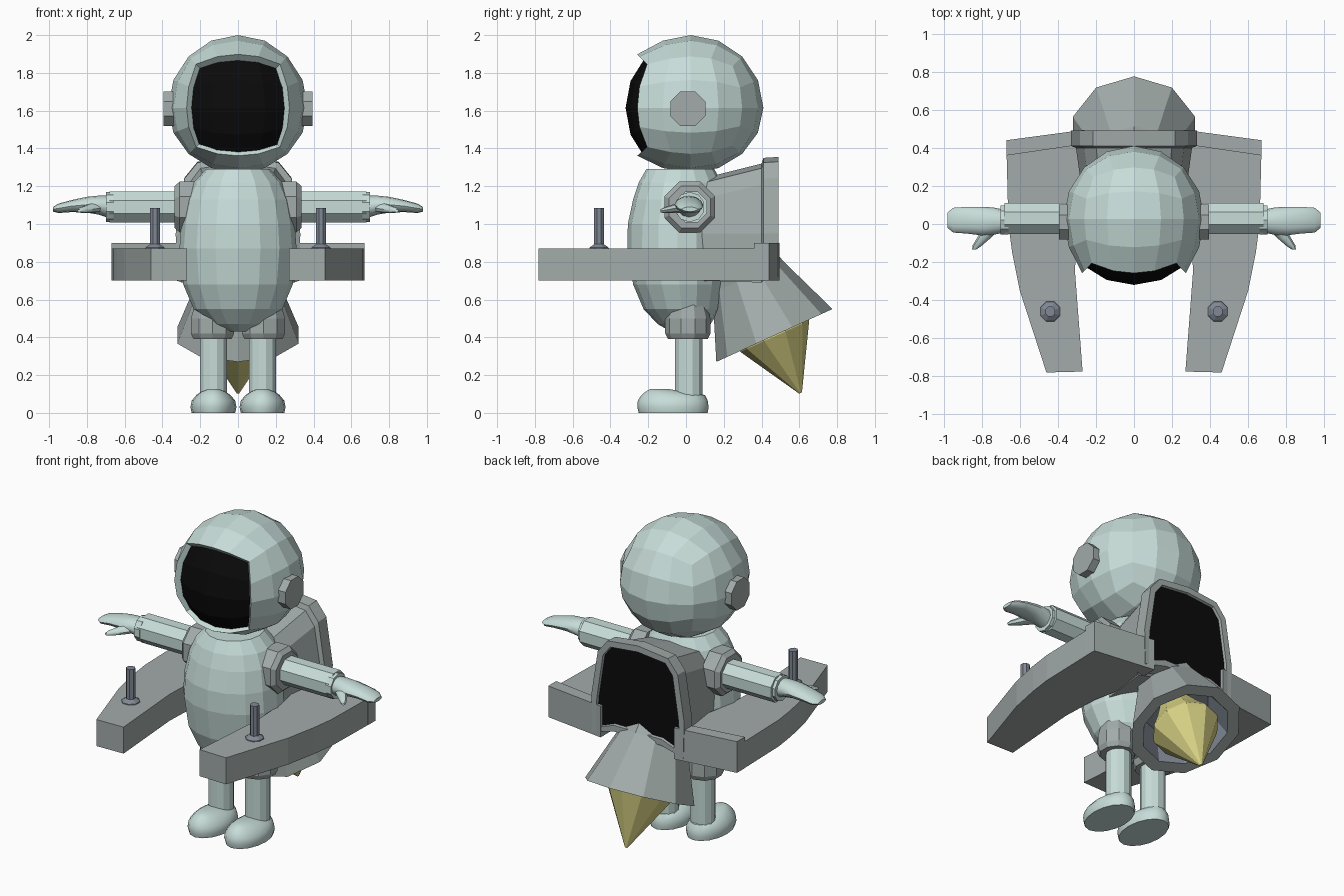
import bpy, bmesh, math
from mathutils import Vector, Matrix

if "Cube" in bpy.data.objects:
    bpy.data.objects.remove(bpy.data.objects["Cube"])


def material(name, rgb):
    m = bpy.data.materials.new(name)
    m.diffuse_color = (*rgb, 1)
    m.use_nodes = True
    m.node_tree.nodes["Principled BSDF"].inputs["Base Color"].default_value = m.diffuse_color
    return m


SUIT = material("pale suit", (0.57, 0.72, 0.69))
GREY = material("pack grey", (0.36, 0.41, 0.40))
STEEL = material("blue steel", (0.22, 0.25, 0.30))
BLACK = material("black glass", (0.003, 0.003, 0.003))
GOLD = material("pale yellow", (0.68, 0.64, 0.23))


def finish(bm, name, *mats, smooth=None, recalc=True):
    if recalc:
        bmesh.ops.recalc_face_normals(bm, faces=bm.faces)
    me = bpy.data.meshes.new(name)
    bm.to_mesh(me)
    bm.free()
    ob = bpy.data.objects.new(name, me)
    bpy.context.collection.objects.link(ob)
    for m in mats:
        me.materials.append(m)
    if smooth:
        bpy.ops.object.select_all(action='DESELECT')
        ob.select_set(True)
        bpy.context.view_layer.objects.active = ob
        bpy.ops.object.shade_smooth_by_angle(angle=math.radians(smooth))
    return ob


def loft_bm(rings):
    """Skin a list of equal-length rings and cap both ends."""
    bm = bmesh.new()
    vs = [[bm.verts.new(p) for p in r] for r in rings]
    n = len(vs[0])
    for a, b in zip(vs, vs[1:]):
        for i in range(n):
            j = (i + 1) % n
            bm.faces.new((a[i], a[j], b[j], b[i]))
    bm.faces.new(vs[0])
    bm.faces.new(vs[-1])
    return bm


def ring(c, ax, ay, n, turn=0.0):
    """Ellipse of n points round c, spanned by the vectors ax and ay."""
    c, ax, ay = Vector(c), Vector(ax), Vector(ay)
    return [c + ax * math.cos(t) + ay * math.sin(t)
            for t in (2 * math.pi * (i + turn) / n for i in range(n))]


def upright(name, x, y, steps, n, mat, turn=0.5):
    """Turned part along z; steps are (z, radius)."""
    rings = [ring((x, y, z), (r, 0, 0), (0, r, 0), n, turn) for z, r in steps]
    return finish(loft_bm(rings), name, mat)


def sideways(name, y, z, steps, n, mat, s):
    """Turned part along x; steps are (x, radius)."""
    rings = [ring((s * x, y, z), (0, r, 0), (0, 0, r), n, 0.5) for x, r in steps]
    return finish(loft_bm(rings), name, mat)


def quad_sphere(front):
    """Rounded cube grid, keeping only the front patch or everything else."""
    bm = bmesh.new()
    bmesh.ops.create_cube(bm, size=2)
    bmesh.ops.subdivide_edges(bm, edges=bm.edges, cuts=3, use_grid_fill=True)
    drop = [f for f in bm.faces if (f.calc_center_median().y < -0.99) != front]
    bmesh.ops.delete(bm, geom=drop, context='FACES')
    for v in bm.verts:
        v.co = Vector([math.tan(c * math.pi / 4) for c in v.co]).normalized()
    return bm


# helmet with a raised lip round its opening
HEAD = Vector((0, 0.025, 1.615))
bm = quad_sphere(False)
edges = [e for e in bm.edges if e.is_boundary]
for v in {v for e in edges for v in e.verts}:
    v.co *= 1.04
lip = bmesh.ops.extrude_edge_only(bm, edges=edges)["geom"]
for v in lip:
    if isinstance(v, bmesh.types.BMVert):
        v.co *= 0.84
for v in bm.verts:
    v.co = HEAD + Vector((v.co.x * 0.37, v.co.y * 0.385,
                          v.co.z * (0.385 if v.co.z > 0 else 0.345)))
finish(bm, "helmet", SUIT)

# visor
bm = quad_sphere(True)
for v in bm.verts:
    v.co = HEAD + Vector((v.co.x * 0.375, v.co.y * 0.345, v.co.z * 0.37))
finish(bm, "visor", BLACK, recalc=False)

# torso: (z, half width, front y, back y)
torso = [(0.43, 0.05, -0.08, 0.06), (0.47, 0.15, -0.15, 0.13), (0.55, 0.235, -0.225, 0.18),
         (0.68, 0.29, -0.28, 0.21), (0.87, 0.31, -0.31, 0.22), (1.0, 0.30, -0.308, 0.22),
         (1.13, 0.275, -0.28, 0.21), (1.22, 0.235, -0.25, 0.19), (1.29, 0.17, -0.21, 0.15)]
finish(loft_bm([ring((0, (f + b) / 2, z), (w, 0, 0), (0, (b - f) / 2, 0), 16)
                for z, w, f, b in torso]), "torso", SUIT)

# hand sections: (x, y, z, half depth, half height)
HAND = [(0.68, 0.015, 1.09, 0.06, 0.06), (0.74, 0.015, 1.10, 0.072, 0.05),
        (0.80, 0.015, 1.102, 0.075, 0.042), (0.88, 0.02, 1.095, 0.07, 0.032),
        (0.95, 0.02, 1.083, 0.065, 0.025), (0.98, 0.02, 1.078, 0.04, 0.012)]
THUMB = [(0.745, -0.02, 1.09, 0.05, 0.03), (0.79, -0.075, 1.08, 0.036, 0.022),
         (0.825, -0.115, 1.073, 0.024, 0.016), (0.84, -0.135, 1.07, 0.01, 0.008)]
# boot sections: (z, half width, toe y, heel y)
BOOT = [(0, 0.115, -0.25, 0.115), (0.03, 0.122, -0.258, 0.12), (0.065, 0.115, -0.255, 0.115),
        (0.095, 0.09, -0.235, 0.10), (0.112, 0.065, -0.215, 0.0), (0.126, 0.03, -0.19, -0.09)]
# wing outline seen from above, then its raised rear strip
WING = [(0.27, -0.775), (0.46, -0.78), (0.60, -0.35), (0.64, -0.15), (0.66, 0.0),
        (0.67, 0.40), (0.26, 0.45), (0.26, 0.2), (0.30, 0.0), (0.31, -0.25)]
STRIP = [(0.67, 0.36), (0.67, 0.44), (0.26, 0.495), (0.26, 0.42)]

for s, side in ((-1, "left"), (1, "right")):
    # helmet ear disc
    sideways(side + "_ear_disc", 0.01, 1.61, [(0.33, 0.10), (0.395, 0.10)], 8, GREY, s)
    # arm
    sideways(side + "_shoulder_ring", 0.02, 1.09,
             [(0.22, 0.145), (0.31, 0.145), (0.335, 0.12)], 8, GREY, s)
    sideways(side + "_sleeve", 0.03, 1.09, [(0.25, 0.088), (0.68, 0.088)], 8, SUIT, s)
    sideways(side + "_wrist_cuff", 0.02, 1.09, [(0.66, 0.08), (0.70, 0.08)], 10, SUIT, s)
    # hand and thumb
    finish(loft_bm([ring((s * x, y, z), (0, d, 0), (0, 0, h), 12)
                    for x, y, z, d, h in HAND]), side + "_hand", SUIT, smooth=40)
    finish(loft_bm([ring((s * x, y, z), (d, 0, 0), (0, 0, h), 8)
                    for x, y, z, d, h in THUMB]), side + "_thumb", SUIT, smooth=40)
    # leg
    upright(side + "_hip_cuff", s * 0.135, 0.01,
            [(0.39, 0.105), (0.42, 0.12), (0.50, 0.12), (0.57, 0.10)], 10, GREY)
    upright(side + "_leg", s * 0.13, 0.015, [(0.07, 0.075), (0.56, 0.075)], 12, SUIT)
    finish(loft_bm([ring((s * 0.13, (a + b) / 2, z), (w, 0, 0), (0, (b - a) / 2, 0), 16)
                    for z, w, a, b in BOOT]), side + "_boot", SUIT, smooth=40)
    # control wing
    for name, outline, top in (("_wing", WING, 0.87), ("_wing_rear_strip", STRIP, 0.90)):
        finish(loft_bm([[(s * x, y, z) for x, y in outline] for z in (0.70, top)]),
               side + name, GREY)
    # joystick
    upright(side + "_joystick", s * 0.44, -0.46,
            [(0.865, 0.057), (0.875, 0.055), (0.893, 0.028), (1.085, 0.028)], 8, STEEL)


# backpack shell
def pack_ring(y, w, top, low):
    pts = [(0, top), (0.65, top - 0.025), (0.86, top - 0.11), (1.0, 0.95),
           (0.98, low), (0.5, low + 0.04)]
    right = [(w * x, y, z) for x, z in pts]
    left = [(-x, y, z) for x, y, z in reversed(right[1:])]
    return right + left


bm = loft_bm([pack_ring(0.08, 0.26, 1.24, 0.70), pack_ring(0.40, 0.305, 1.32, 0.69),
              pack_ring(0.41, 0.33, 1.35, 0.70), pack_ring(0.49, 0.33, 1.355, 0.72)])
bmesh.ops.recalc_face_normals(bm, faces=bm.faces)
bm.faces.ensure_lookup_table()
panel = bm.faces[-1]
# recessed black window on the back
bmesh.ops.inset_region(bm, faces=[panel], thickness=0.04, depth=0)
bmesh.ops.inset_region(bm, faces=[panel], thickness=0.005, depth=-0.015)
panel.material_index = 1
finish(bm, "backpack", GREY, BLACK)

# tilted thruster
AXIS = Vector((0, 0.414, -0.910))
ACROSS = Vector((0, 0.910, 0.414))
MOUTH = Vector((0, 0.468, 0.41))


def thruster(name, steps, *mats):
    """Ten-sided turned part on the thruster axis; steps are (offset, radius)."""
    return loft_bm([ring(MOUTH + AXIS * d, ACROSS * r, Vector((r, 0, 0)), 10)
                    for d, r in steps])


bm = thruster("bell", [(-0.40, 0.19), (-0.34, 0.205), (0, 0.338), (0.0, 0.265), (-0.2, 0.20)])
bm.faces.ensure_lookup_table()
for i, f in enumerate(bm.faces):
    f.material_index = 1 if 30 <= i < 40 or i == len(bm.faces) - 1 else 0
finish(bm, "thruster_bell", GREY, STEEL)
finish(thruster("flame", [(-0.21, 0.10), (-0.10, 0.15), (-0.01, 0.20), (0.005, 0.20),
                          (0.335, 0.008)]), "thruster_flame", GOLD)
